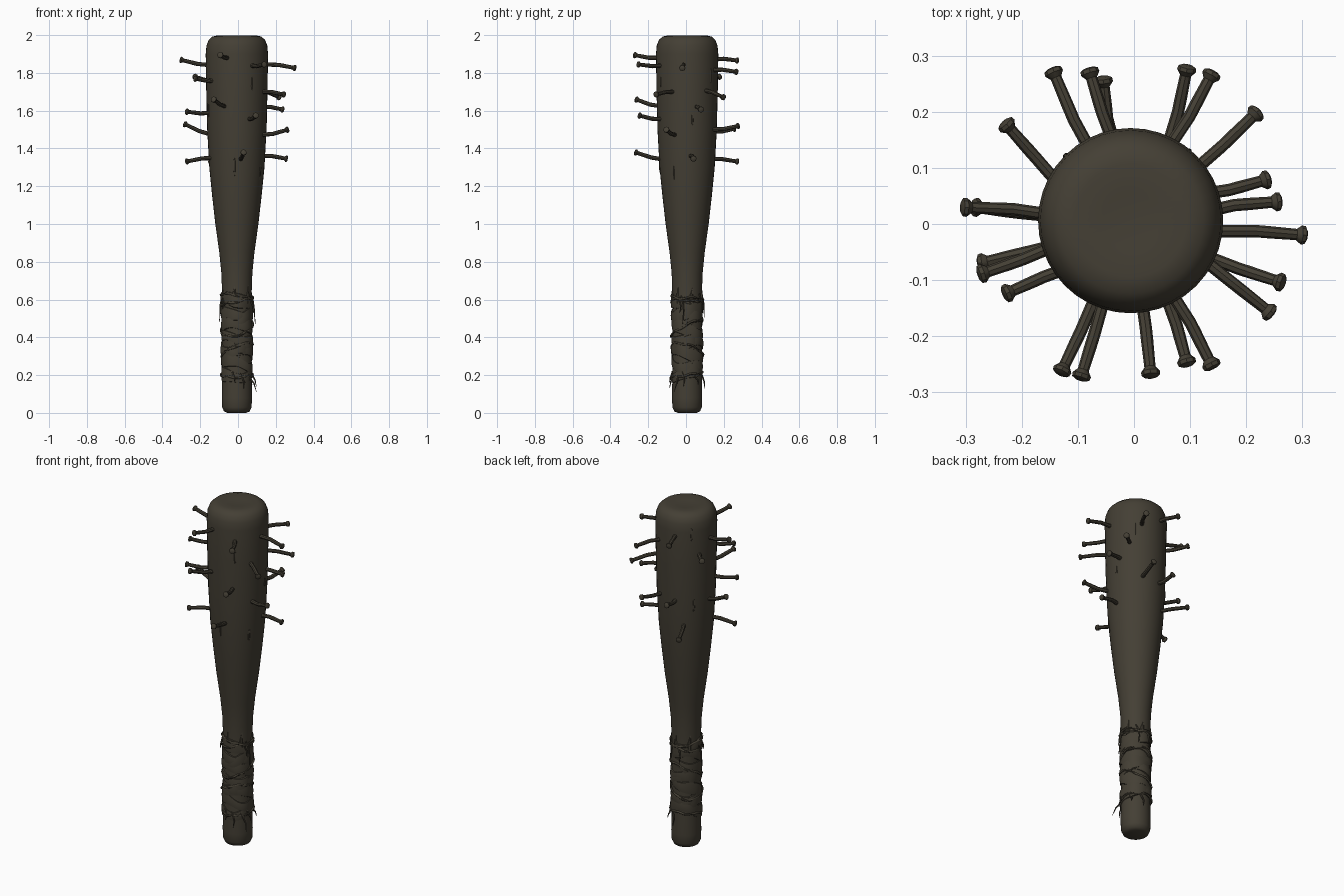
import bpy, bmesh, math, random
from mathutils import Vector

random.seed(4)
if "Cube" in bpy.data.objects:
    bpy.data.objects.remove(bpy.data.objects["Cube"])

CX, CY = -0.006, 0.006


def material(name, rgb):
    m = bpy.data.materials.new(name)
    m.use_nodes = True
    m.diffuse_color = (*rgb, 1)
    m.node_tree.nodes["Principled BSDF"].inputs["Base Color"].default_value = (*rgb, 1)
    return m


grime = material("dark grimy brown", (0.058, 0.050, 0.035))


def finish(name, bm, angle=40):
    bmesh.ops.recalc_face_normals(bm, faces=bm.faces)
    me = bpy.data.meshes.new(name)
    bm.to_mesh(me)
    bm.free()
    ob = bpy.data.objects.new(name, me)
    bpy.context.collection.objects.link(ob)
    me.materials.append(grime)
    bpy.ops.object.select_all(action="DESELECT")
    ob.select_set(True)
    bpy.context.view_layer.objects.active = ob
    bpy.ops.object.shade_smooth_by_angle(angle=math.radians(angle))
    return ob


def loft(bm, rings):
    """Skin a list of point rings and cap both ends."""
    loops = [[bm.verts.new(p) for p in r] for r in rings]
    for a, b in zip(loops, loops[1:]):
        for i in range(len(a)):
            j = (i + 1) % len(a)
            bm.faces.new((a[i], a[j], b[j], b[i]))
    bm.faces.new(loops[0][::-1])
    bm.faces.new(loops[-1])


def ring(center, axis, radius, sides):
    u = axis.orthogonal().normalized()
    v = axis.normalized().cross(u)
    steps = [math.tau * i / sides for i in range(sides)]
    return [center + radius * (math.cos(t) * u + math.sin(t) * v) for t in steps]


def tube(bm, path, radii, sides):
    path = [Vector(p) for p in path]
    n = len(path) - 1
    loft(bm, [ring(p, path[min(i + 1, n)] - path[max(i - 1, 0)], r, sides)
              for i, (p, r) in enumerate(zip(path, radii))])


# Wooden bat body, turned from (height, radius) profile
PROFILE = [(0, 0.05), (0.008, 0.068), (0.03, 0.078), (0.08, 0.08), (0.2, 0.078),
           (0.6, 0.077), (0.74, 0.082), (0.85, 0.093), (1.0, 0.114), (1.15, 0.131),
           (1.3, 0.146), (1.5, 0.157), (1.7, 0.162), (1.9, 0.165), (1.945, 0.161),
           (1.975, 0.149), (1.992, 0.13), (1.999, 0.1), (1.992, 0.05)]


def body_radius(z):
    for (za, ra), (zb, rb) in zip(PROFILE, PROFILE[1:]):
        if za <= z <= zb:
            return ra + (rb - ra) * (z - za) / (zb - za)
    return 0.1


def around(z, angle, radius):
    return Vector((CX + radius * math.cos(angle), CY + radius * math.sin(angle), z))


bm = bmesh.new()
loft(bm, [[around(z, math.tau * i / 40, r) for i in range(40)] for z, r in PROFILE])
finish("bat_body", bm, 50)

# Bent nails: tip x, tip y, tip height, base angle in degrees, base height
NAILS = [
    (-.145, .275, 1.33, 120, 1.345), (-.08, .275, 1.865, 102, 1.87),
    (-.055, .26, 1.505, 102, 1.49), (.095, .28, 1.52, 62, 1.5),
    (.14, .27, 1.805, 63, 1.815), (.22, .2, 1.67, 38, 1.71),
    (.24, .08, 1.605, 21, 1.62), (.26, .04, 1.345, 6, 1.36),
    (.305, -.02, 1.825, -8, 1.845), (.265, -.105, 1.5, -26, 1.47),
    (.245, -.16, 1.685, -27, 1.7), (.14, -.255, 1.845, -61, 1.84),
    (.095, -.25, 1.575, -64, 1.555), (.03, -.27, 1.38, -82, 1.34),
    (-.095, -.275, 1.895, -109, 1.88), (-.13, -.265, 1.66, -115, 1.62),
    (-.23, -.125, 1.77, 218, 1.76), (-.275, -.09, 1.595, 198, 1.59),
    (-.275, -.07, 1.33, 199, 1.35), (-.305, .03, 1.87, 176, 1.84),
    (-.285, .03, 1.53, 177, 1.47), (-.23, .18, 1.78, 155, 1.76)]

for i, (x, y, z, deg, zb) in enumerate(NAILS):
    a = math.radians(deg)
    base = around(zb, a, body_radius(zb) - 0.03)
    tip = Vector((x, y, z))
    bend = base.lerp(tip, 0.55)
    bend += Vector((random.uniform(-.005, .005), random.uniform(-.005, .005),
                    -0.006 if z > zb else 0.006))
    d = (tip - bend).normalized()
    bm = bmesh.new()
    tube(bm, [base, bend - d * .012, bend + d * .012, tip - d * .01],
         [.011, .011, .011, .010], 8)
    # Flared nail head
    tube(bm, [tip - d * .016, tip - d * .007, tip, tip + d * .003],
         [.010, .017, .016, .010], 8)
    finish(f"nail_{i + 1}", bm)


# Cloth grip: flat tilted bandage loops with uneven edges
def bandage(name, z, width, tilt, phase, bulge):
    sides = 36
    wob = [random.uniform(0, math.tau) for _ in range(3)]
    bm = bmesh.new()
    section = [(-1, -.010), (-.85, .003), (0, .006), (.85, .003), (1, -.010)]
    loops = []
    for s, out in section:
        pts = []
        for i in range(sides):
            t = math.tau * i / sides
            w = width * (1 + .25 * math.sin(2 * t + wob[0]))
            h = z + tilt * math.sin(t + phase) + s * w / 2 + .006 * math.sin(3 * t + wob[1])
            r = .079 + out + (bulge * math.sin(4 * t + wob[2]) if out > 0 else 0)
            pts.append(bm.verts.new(around(h, t, r)))
        loops.append(pts)
    for a, b in zip(loops, loops[1:] + loops[:1]):
        for i in range(sides):
            j = (i + 1) % sides
            bm.faces.new((a[i], a[j], b[j], b[i]))
    finish(name, bm, 30)


for i in range(9):
    bandage(f"grip_wrap_{i + 1}", .215 + i * .046, .07, .028 * (-1) ** i,
            i * 1.3, .002)

# Tight cords around the grip
for i, (z, tilt, phase) in enumerate([(.2, .012, 0), (.33, .04, 2.2),
                                      (.45, .045, .4), (.59, .02, 1.5), (.61, .02, 4)]):
    bm = bmesh.new()
    path = [around(z + tilt * math.sin(t + phase) + .004 * math.sin(5 * t), t,
                   .084 + .002 * math.sin(3 * t + phase))
            for t in [math.tau * k / 32 for k in range(33)]]
    tube(bm, path, [.006] * 33, 6)
    finish(f"grip_cord_{i + 1}", bm, 60)

# Frayed strands hanging from the cords: angle, top, bottom, spread at the end
STRANDS = [(-15, .61, .47, .1), (-25, .6, .53, .096), (185, .59, .48, .093),
           (-35, .2, .11, .125), (-12, .21, .14, .105), (-70, .2, .13, .1),
           (75, .2, .13, .096), (100, .6, .5, .094), (35, .2, .15, .1),
           (215, .6, .55, .093), (60, .62, .52, .09), (-100, .21, .16, .095)]
for i, (deg, top, low, out) in enumerate(STRANDS):
    a = math.radians(deg)
    bm = bmesh.new()
    tube(bm, [around(top + .01, a - .15, .082), around(top - .02, a, .088),
              around((top + low) / 2, a + .06, (out + .088) / 2),
              around(low, a + .02, out)], [.004, .005, .004, .001], 5)
    finish(f"frayed_strand_{i + 1}", bm, 60)

# Ragged cloth points above the grip
for i in range(6):
    a = i * 1.05 + .3
    bm = bmesh.new()
    h = random.uniform(.66, .7)
    tube(bm, [around(.58, a, .074), around(.62, a, .076), around(h, a + .1, .077)],
         [.012, .010, .001], 6)
    finish(f"cloth_tatter_{i + 1}", bm, 50)

# Raised wood splinters along the barrel
for i, (deg, z, length) in enumerate([(-95, 1.3, .12), (-30, 1.27, .1), (135, 1.88, .1),
                                      (140, 1.46, .1), (50, 1.78, .1), (-60, 1.74, .1),
                                      (10, 1.55, .08), (200, 1.6, .1)]):
    a = math.radians(deg)
    bm = bmesh.new()
    tube(bm, [around(z + length * k, a, body_radius(z + length * k) - .003)
              for k in (-.5, -.1, .3, .5)], [.001, .007, .006, .001], 6)
    finish(f"wood_splinter_{i + 1}", bm, 30)
